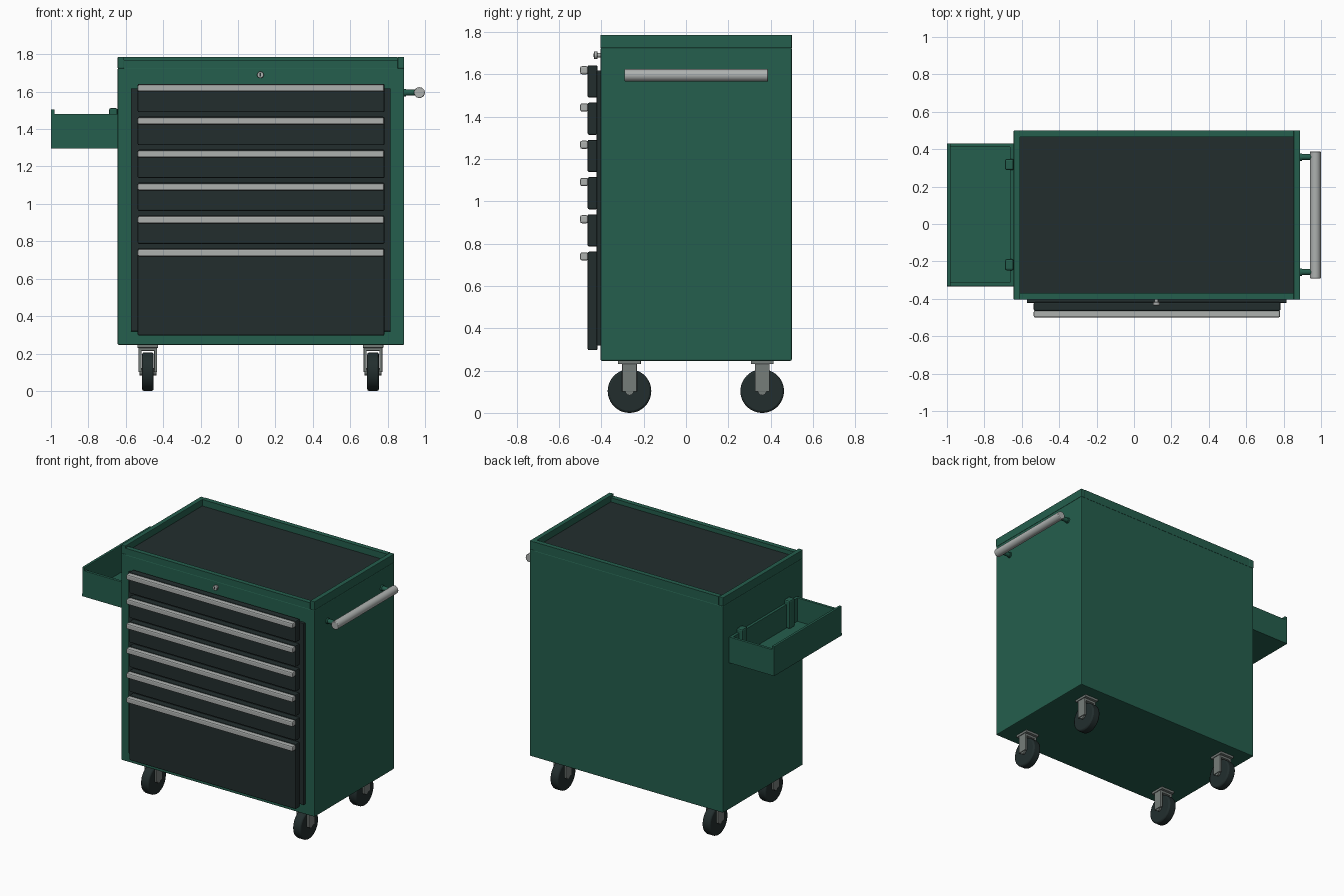
import bpy
import math
from mathutils import Vector

if "Cube" in bpy.data.objects:
    bpy.data.objects.remove(bpy.data.objects["Cube"])


def material(name, rgb):
    m = bpy.data.materials.new(name)
    m.diffuse_color = (*rgb, 1)
    m.use_nodes = True
    m.node_tree.nodes["Principled BSDF"].inputs["Base Color"].default_value = m.diffuse_color
    return m


GREEN = material("green_paint", (0.018, 0.112, 0.074))
DARK = material("dark_charcoal", (0.016, 0.027, 0.027))
SILVER = material("silver_metal", (0.42, 0.44, 0.43))
GREY = material("grey_steel", (0.18, 0.205, 0.195))


def finish(o, name, mat, bevel, segments=2):
    o.name = name
    o.data.name = name
    o.data.materials.append(mat)
    if bevel:
        b = o.modifiers.new("bevel", "BEVEL")
        b.width, b.segments = bevel, segments
        b.limit_method = "ANGLE"
    return o


def box(name, x, y, z, mat, bevel=0.004):
    """Box from (min, max) ranges on each axis."""
    bpy.ops.mesh.primitive_cube_add(size=1)
    o = bpy.context.object
    for v in o.data.vertices:
        v.co = [r[0] + (c + 0.5) * (r[1] - r[0]) for c, r in zip(v.co, (x, y, z))]
    return finish(o, name, mat, bevel)


def rod(name, a, b, r, mat, sides=32, bevel=0):
    """Cylinder between two points."""
    a, b = Vector(a), Vector(b)
    d = b - a
    bpy.ops.mesh.primitive_cylinder_add(
        vertices=sides, radius=r, depth=d.length, location=(a + b) / 2,
        rotation=d.to_track_quat("Z", "Y").to_euler())
    o = finish(bpy.context.object, name, mat, bevel)
    bpy.ops.object.shade_smooth_by_angle(angle=math.radians(35))
    return o


X0, X1, Y0, Y1 = -0.643, 0.888, -0.404, 0.5

# Cabinet body
box("cabinet_body", (X0, X1), (Y0, Y1), (0.246, 1.726), GREEN, 0.006)

# Top tray: base, rims (front rim a little lower) and mat
T = 0.034
box("top_side_rim_left", (X0, X0 + T), (Y0, Y1), (1.724, 1.786), GREEN)
box("top_side_rim_right", (X1 - T, X1), (Y0, Y1), (1.724, 1.786), GREEN)
box("top_back_rim", (X0 + T, X1 - T), (Y1 - T, Y1), (1.724, 1.786), GREEN, 0)
box("top_front_rim", (X0 + T, X1 - T), (Y0, Y0 + T), (1.724, 1.77), GREEN, 0)
box("top_mat", (X0 + T, X1 - T), (Y0 + T, Y1 - T), (1.724, 1.74), DARK, 0)

# Drawer backing panel, drawers and pull handles
box("drawer_backing", (-0.573, 0.816), (-0.422, Y0 + 0.01), (0.318, 1.618), DARK)
for i in range(6):
    top = 1.642 - 0.176 * i
    bottom = top - 0.152 if i < 5 else 0.296
    box(f"drawer_front_{i + 1}", (-0.536, 0.783), (-0.465, -0.418), (bottom, top), DARK, 0.007)
    box(f"drawer_handle_{i + 1}", (-0.536, 0.781), (-0.5, -0.462), (top - 0.042, top - 0.004),
        SILVER, 0.008)

# Lock with keyhole
rod("lock_barrel", (0.12, Y0 + 0.01, 1.69), (0.12, -0.42, 1.69), 0.01, SILVER, 16)
rod("lock_face", (0.12, -0.418, 1.69), (0.12, -0.435, 1.69), 0.018, SILVER, 24, 0.003)
box("lock_keyhole", (0.116, 0.124), (-0.437, -0.43), (1.681, 1.699), DARK, 0)

# Push handle on the right side
rod("push_handle_bar", (0.97, -0.291, 1.595), (0.97, 0.388, 1.595), 0.029, SILVER, 32, 0.004)
for n, y in (("front", -0.257), ("back", 0.358)):
    rod(f"push_handle_post_{n}", (X1 - 0.01, y, 1.595), (0.965, y, 1.595), 0.016, GREEN, 20)
    rod(f"push_handle_flange_{n}", (X1 - 0.01, y, 1.595), (X1 + 0.01, y, 1.595), 0.02, GREEN, 20)

# Side tray on the left
W = 0.02
ya, yb = -0.333, 0.431
box("side_tray_floor", (-1, X0), (ya, yb), (1.295, 1.313), GREEN, 0)
box("side_tray_front", (-1, X0), (ya, ya + W), (1.295, 1.48), GREEN, 0.002)
box("side_tray_back", (-1, X0), (yb - W, yb), (1.295, 1.48), GREEN, 0.002)
box("side_tray_outer", (-1, -1 + W), (ya, yb), (1.295, 1.506), GREEN, 0.005)
box("side_tray_inner", (X0 - W, X0), (ya, yb), (1.295, 1.48), GREEN, 0.002)
for n, y in (("front", -0.218), ("back", 0.318)):
    box(f"side_tray_hook_{n}", (-0.69, X0), (y - 0.03, y + 0.03), (1.31, 1.512), GREEN, 0.01)

# Casters: plate, fork legs, wheel and axle
for sx, x in (("left", -0.482), ("right", 0.722)):
    for sy, y in (("front", -0.267), ("back", 0.36)):
        n = f"{sy}_{sx}"
        box(f"caster_plate_{n}", (x - 0.055, x + 0.055), (y - 0.054, y + 0.054),
            (0.23, 0.25), GREY, 0.003)
        box(f"caster_fork_top_{n}", (x - 0.05, x + 0.05), (y - 0.035, y + 0.035),
            (0.214, 0.232), GREY, 0.003)
        for s, side in ((-1, "a"), (1, "b")):
            xs = sorted((x + s * 0.034, x + s * 0.05))
            box(f"caster_fork_leg_{side}_{n}", xs, (y - 0.035, y + 0.035),
                (0.1, 0.22), GREY, 0.003)
        rod(f"caster_axle_{n}", (x - 0.045, y, 0.103), (x + 0.045, y, 0.103), 0.02, GREY, 16)
        rod(f"caster_wheel_{n}", (x - 0.031, y, 0.103), (x + 0.031, y, 0.103),
            0.103, DARK, 48, 0.01)
